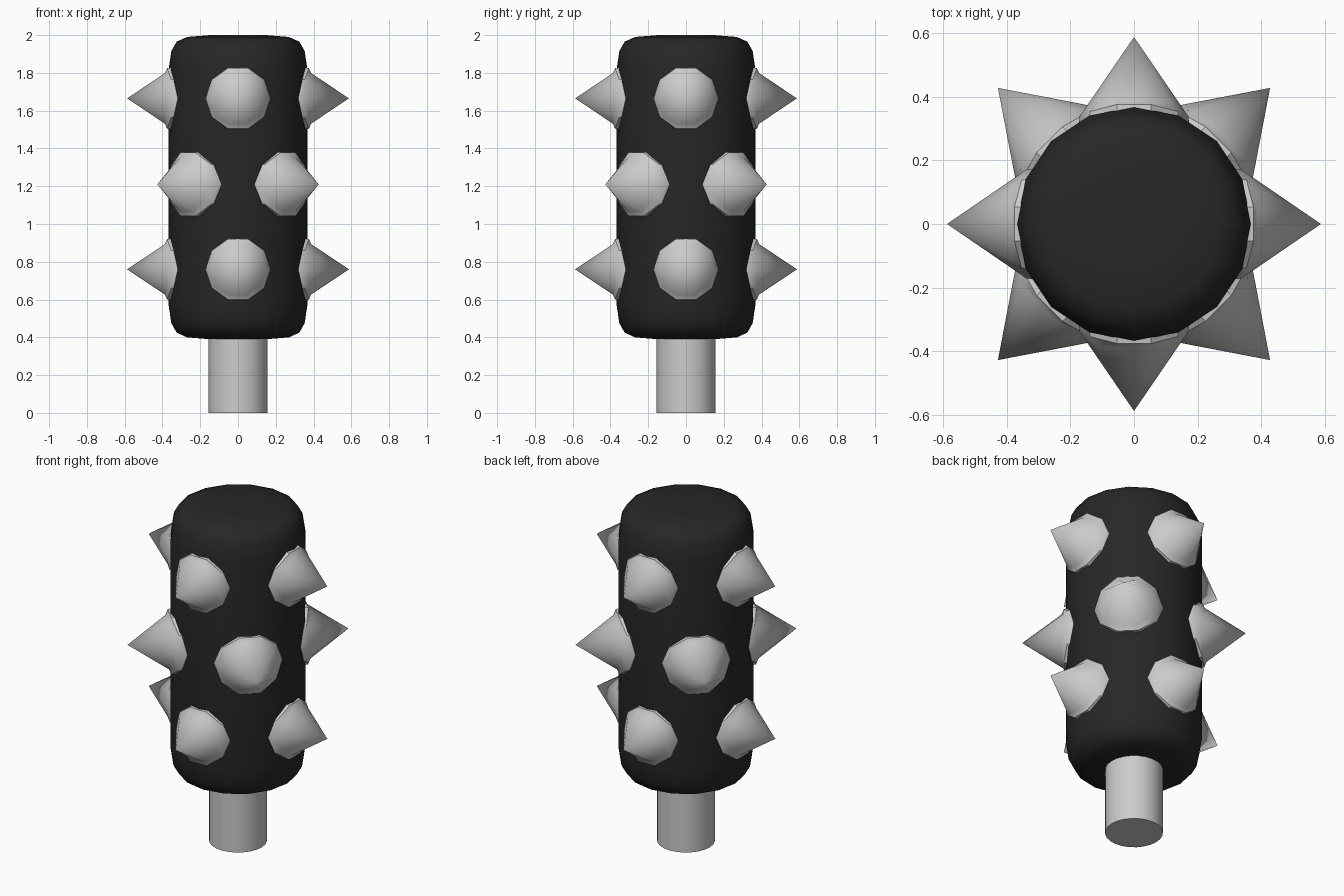
import bpy, bmesh, math
from mathutils import Matrix

if "Cube" in bpy.data.objects:
    bpy.data.objects.remove(bpy.data.objects["Cube"])

black = bpy.data.materials.new("black")
black.diffuse_color = (0.02, 0.02, 0.02, 1)
black.use_nodes = True
black.node_tree.nodes["Principled BSDF"].inputs["Base Color"].default_value = black.diffuse_color


def finish(bm, name, angle, mat=None):
    bmesh.ops.recalc_face_normals(bm, faces=bm.faces[:])
    me = bpy.data.meshes.new(name)
    bm.to_mesh(me)
    bm.free()
    ob = bpy.data.objects.new(name, me)
    bpy.context.collection.objects.link(ob)
    if mat:
        me.materials.append(mat)
    bpy.ops.object.select_all(action='DESELECT')
    ob.select_set(True)
    bpy.context.view_layer.objects.active = ob
    bpy.ops.object.shade_smooth_by_angle(angle=math.radians(angle))
    return ob


def lathe(name, profile, n, angle, mat=None):
    bm = bmesh.new()
    rings = [[bm.verts.new((r * math.cos(2 * math.pi * i / n),
                            r * math.sin(2 * math.pi * i / n), z))
              for i in range(n)] for r, z in profile]
    for a, b in zip(rings, rings[1:]):
        for i in range(n):
            j = (i + 1) % n
            bm.faces.new((a[i], a[j], b[j], b[i]))
    bm.faces.new(rings[0])
    bm.faces.new(rings[-1])
    return finish(bm, name, angle, mat)


def spike(name, angle, z, tip, wide, tall, n=10):
    # cone whose flared rim wraps the round body, pointing along +x before turning
    bm = bmesh.new()

    def ring(scale, radius, wrap):
        out = []
        for i in range(n):
            a = 2 * math.pi * i / n
            y, h = scale * wide * math.cos(a), scale * tall * math.sin(a)
            x = math.sqrt(radius ** 2 - (wrap * y) ** 2)
            out.append(bm.verts.new((x, y, h)))
        return out

    rings = [ring(1.0, 0.355, 1), ring(0.98, 0.379, 1), ring(0.82, 0.388, 0.6)]
    for a, b in zip(rings, rings[1:]):
        for i in range(n):
            j = (i + 1) % n
            bm.faces.new((a[i], a[j], b[j], b[i]))
    top = bm.verts.new((tip, 0, 0))
    for i in range(n):
        bm.faces.new((rings[-1][i], rings[-1][(i + 1) % n], top))
    bm.faces.new(rings[0])
    bm.transform(Matrix.Translation((0, 0, z)) @ Matrix.Rotation(angle, 4, 'Z'))
    return finish(bm, name, 35)


# rounded club head, symmetric about its middle
half = [(0.15, 0.805), (0.27, 0.795), (0.325, 0.77), (0.353, 0.72), (0.368, 0.62)]
mid = 1.195
profile = [(r, mid - h) for r, h in half] + [(r, mid + h) for r, h in reversed(half)]
lathe("club_head", profile, 16, 40, black)

# handle
lathe("handle", [(0.156, 0), (0.156, 0.45)], 24, 30)

# three staggered rows of spikes
rows = [("lower", 0.76, 0, 0.587, 0.174, 0.172),
        ("middle", 1.21, 45, 0.604, 0.188, 0.180),
        ("upper", 1.665, 0, 0.587, 0.174, 0.172)]
for row, z, start, tip, wide, tall in rows:
    for k in range(4):
        spike(f"{row}_spike_{k + 1}", math.radians(start + 90 * k), z, tip, wide, tall)
